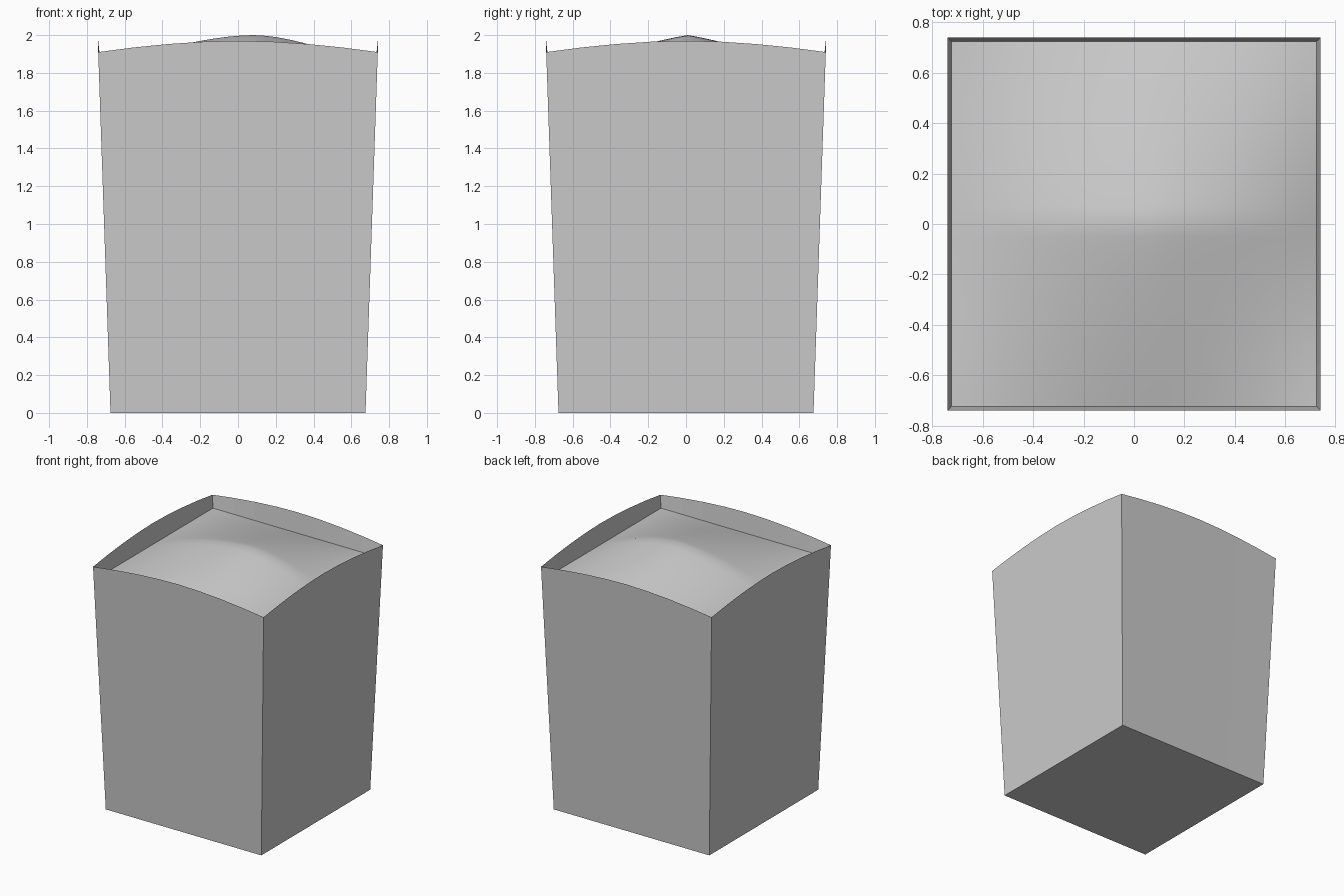
import bpy, bmesh

if "Cube" in bpy.data.objects:
    bpy.data.objects.remove(bpy.data.objects["Cube"])

SEG = 8           # segments along each side
BASE, RIM, INNER = 0.675, 0.74, 0.724
FILL_Z = 1.815


def rim_z(t):
    # bowed rim height, t runs -1..1 along a side
    return 1.91 + 0.06 * (1 - abs(t) ** 1.8)


def square_ring(bm, half, height):
    # loop of vertices around a square, height is a function of side position
    verts = []
    for i in range(4 * SEG):
        side, k = divmod(i, SEG)
        t = -1 + 2 * k / SEG
        x, y = [(t, -1), (1, t), (-t, 1), (-1, -t)][side]
        verts.append(bm.verts.new((x * half, y * half, height(t))))
    return verts


def bridge(bm, a, b):
    n = len(a)
    for i in range(n):
        j = (i + 1) % n
        bm.faces.new((a[i], a[j], b[j], b[i]))


def add_object(bm, name):
    mesh = bpy.data.meshes.new(name)
    bm.to_mesh(mesh)
    bm.free()
    ob = bpy.data.objects.new(name, mesh)
    bpy.context.collection.objects.link(ob)
    return ob


# Tapered box with a thin bowed rim and an inner lip
bm = bmesh.new()
bottom = square_ring(bm, BASE, lambda t: 0)
top = square_ring(bm, RIM, rim_z)
inner = square_ring(bm, INNER, lambda t: FILL_Z)
bridge(bm, bottom, top)
bridge(bm, top, inner)
bm.faces.new(bottom[::-1])
add_object(bm, "tapered_box")

# Mounded filling, highest slightly right of the centre
N = 24
PX, PY = 0.08, 0.01
bm = bmesh.new()
bmesh.ops.create_grid(bm, x_segments=N, y_segments=N, size=INNER)
for v in bm.verts:
    # shift the grid so that a vertex line passes through the peak
    fx = 1 - abs(v.co.x) / INNER
    fy = 1 - abs(v.co.y) / INNER
    v.co.z = FILL_Z + (2.0 - FILL_Z) * (1 - (1 - fx) ** 1.7) * (1 - (1 - fy) ** 1.15)
    v.co.x += PX * fx
    v.co.y += PY * fy
for f in bm.faces:
    f.smooth = True
add_object(bm, "filling")
